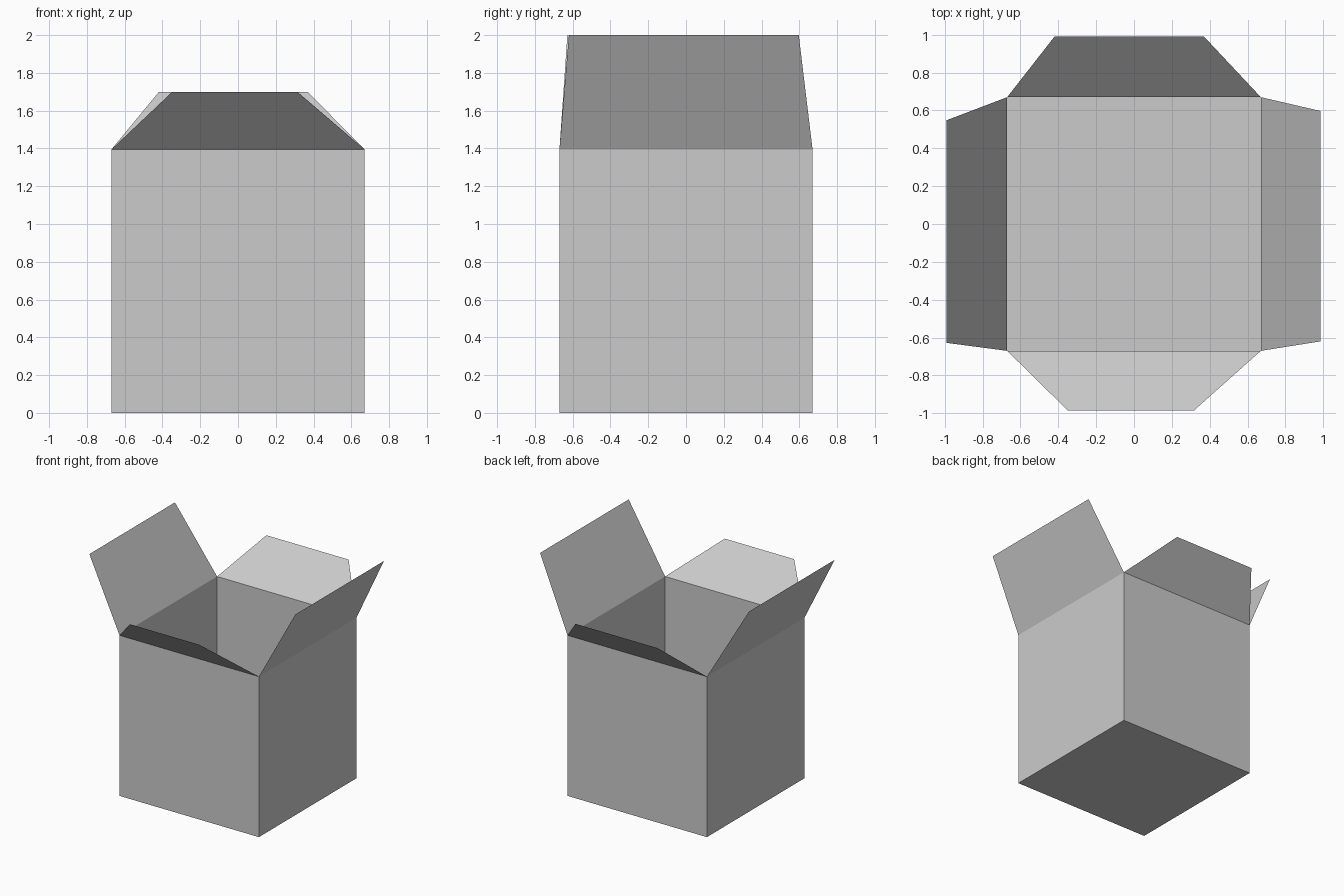
import bpy, bmesh

if "Cube" in bpy.data.objects:
    bpy.data.objects.remove(bpy.data.objects["Cube"])

HALF, RIM = 0.67, 1.395


def finish(bm, name):
    mesh = bpy.data.meshes.new(name)
    bm.to_mesh(mesh)
    bm.free()
    obj = bpy.data.objects.new(name, mesh)
    bpy.context.collection.objects.link(obj)


# Box body: a cube with its top face removed, thin sheet walls
bm = bmesh.new()
bmesh.ops.create_cube(bm, size=1)
bmesh.ops.scale(bm, vec=(2 * HALF, 2 * HALF, RIM), verts=bm.verts)
bmesh.ops.translate(bm, vec=(0, 0, RIM / 2), verts=bm.verts)
top = [f for f in bm.faces if f.normal.z > 0.9]
bmesh.ops.delete(bm, geom=top, context='FACES_ONLY')
finish(bm, "box_body")


# Flap: tapered sheet hinged on one rim edge, leaning outwards
def flap(name, axis, out, lo, hi, z):
    hinge = HALF if out > 0 else -HALF
    outline = [(hinge, -HALF, RIM), (hinge, HALF, RIM), (out, hi, z), (out, lo, z)]
    bm = bmesh.new()
    verts = [bm.verts.new((a, b, c) if axis == 'X' else (b, a, c)) for a, b, c in outline]
    face = bm.faces.new(verts)
    face.normal_update()
    if face.normal.z > 0:
        face.normal_flip()
    finish(bm, name)


flap("right_flap", 'X', 0.985, -0.62, 0.597, 2.0)
flap("left_flap", 'X', -0.99, -0.628, 0.548, 2.0)
flap("back_flap", 'Y', 0.99, -0.42, 0.37, 1.698)
flap("front_flap", 'Y', -0.985, -0.35, 0.317, 1.698)
